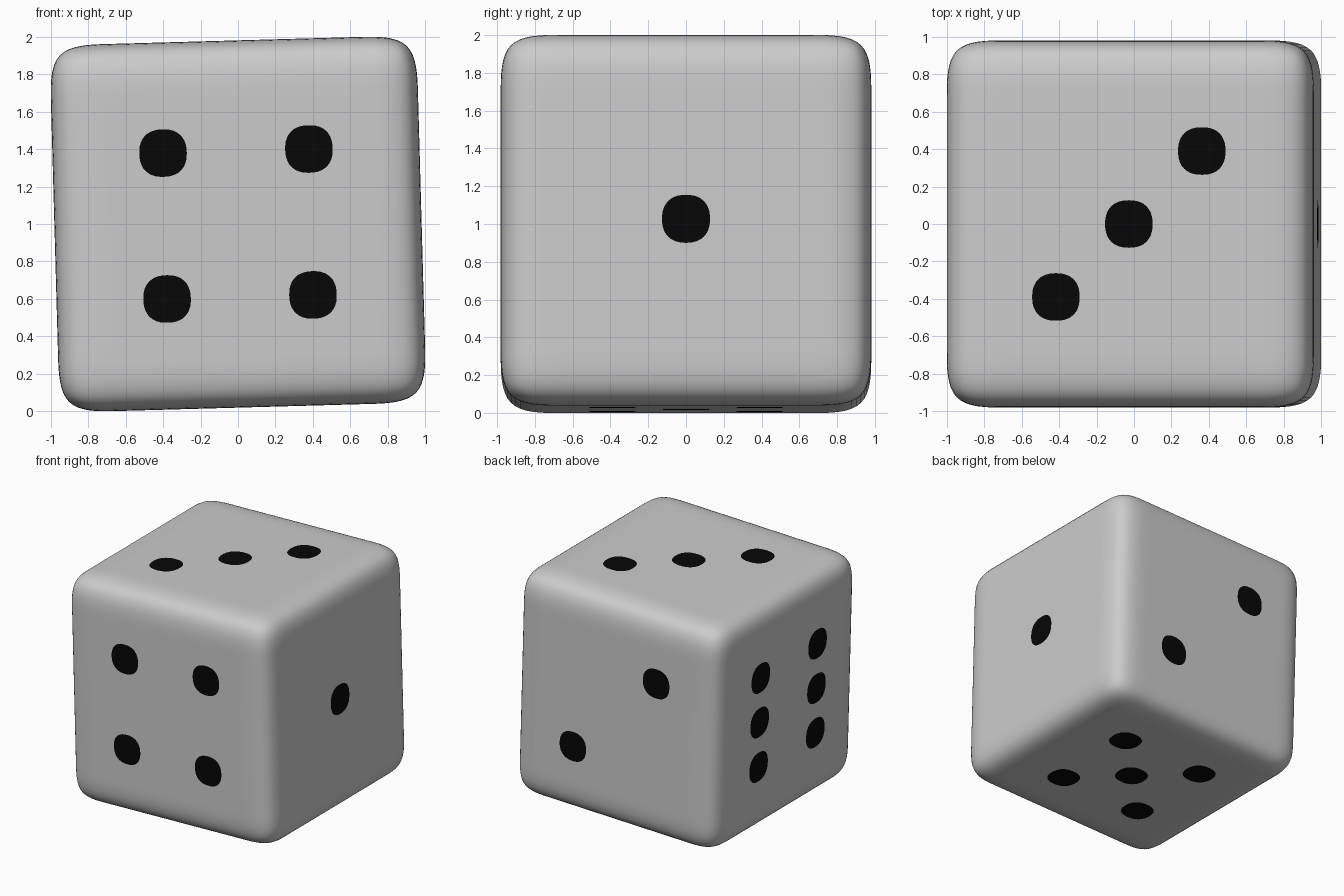
import bpy, bmesh, math
from mathutils import Vector

if "Cube" in bpy.data.objects:
    bpy.data.objects.remove(bpy.data.objects["Cube"])

HALF, TILT = 0.981, math.radians(-1.6)
LOOP = 0.67          # support loop position, controls edge rounding
PIP_R, STEP = 0.127, 0.39


def make_object(name, bm):
    mesh = bpy.data.meshes.new(name)
    bm.to_mesh(mesh)
    bm.free()
    for p in mesh.polygons:
        p.use_smooth = True
    ob = bpy.data.objects.new(name, mesh)
    bpy.context.collection.objects.link(ob)
    ob.location = (0, 0, 1)
    ob.rotation_euler = (0, TILT, 0)
    return ob


# Rounded body: cube with support loops, subdivided
bm = bmesh.new()
bmesh.ops.create_cube(bm, size=2 * HALF)
for axis in range(3):
    for t in (-LOOP, -0.45, 0, 0.45, LOOP):
        co, no = Vector(), Vector()
        co[axis], no[axis] = t * HALF, 1
        bmesh.ops.bisect_plane(bm, geom=bm.verts[:] + bm.edges[:] + bm.faces[:],
                               plane_co=co, plane_no=no)
body = make_object("die_body", bm)
sub = body.modifiers.new("round", 'SUBSURF')
sub.levels = sub.render_levels = 3

# Pip layouts: face normal, in-plane axes, grid positions
X, Y, Z = Vector((1, 0, 0)), Vector((0, 1, 0)), Vector((0, 0, 1))
corners = [(a, b) for a in (-1, 1) for b in (-1, 1)]
faces = [
    (X, Y, Z, [(0, 0)]),
    (Y, -X, Z, [(-1, -1), (1, 1)]),
    (Z, X, Y, [(-1, -1), (0, 0), (1, 1)]),
    (-Y, X, Z, corners),
    (-Z, Y, X, corners + [(0, 0)]),
    (-X, -Y, Z, [(a, b) for a in (-1, 1) for b in (-1, 0, 1)]),
]


def squircle(t, power=2.35):
    c, s = math.cos(t), math.sin(t)
    r = PIP_R / (abs(c) ** power + abs(s) ** power) ** (1 / power)
    return r * c, r * s


# Pips: slightly squarish flat discs on the faces
bm = bmesh.new()
for n, u, v, spots in faces:
    for a, b in spots:
        centre = n * (HALF + 0.0015) + u * a * STEP + v * b * STEP
        ring = []
        for i in range(40):
            p, q = squircle(2 * math.pi * i / 40)
            ring.append(bm.verts.new(centre + u * p + v * q))
        bm.faces.new(ring)
pips = make_object("pips", bm)
black = bpy.data.materials.new("pip_black")
black.diffuse_color = (0.002, 0.002, 0.002, 1)
black.use_nodes = True
black.node_tree.nodes["Principled BSDF"].inputs["Base Color"].default_value = black.diffuse_color
pips.data.materials.append(black)
